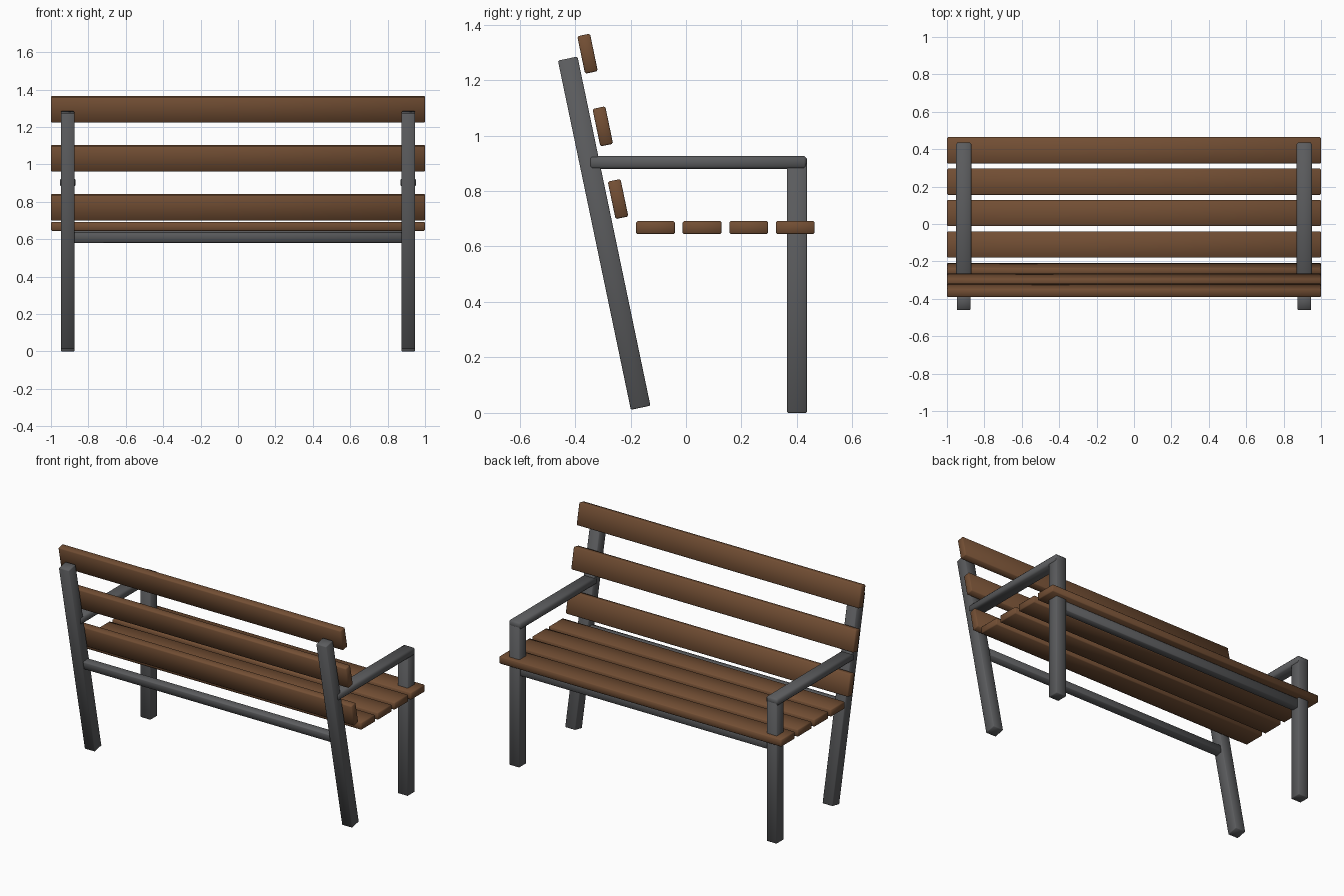
import bpy
import math

if "Cube" in bpy.data.objects:
    bpy.data.objects.remove(bpy.data.objects["Cube"])

TILT = math.radians(11.8)  # lean of the backrest


def material(name, color):
    m = bpy.data.materials.new(name)
    m.diffuse_color = (*color, 1)
    m.use_nodes = True
    m.node_tree.nodes["Principled BSDF"].inputs["Base Color"].default_value = m.diffuse_color
    return m


wood = material("brown_wood", (0.17, 0.077, 0.034))
steel = material("dark_grey_metal", (0.105, 0.107, 0.112))


def bar(name, size, loc, mat, bevel, tilt=0.0):
    """Softly bevelled box, leaned about the x axis."""
    bpy.ops.mesh.primitive_cube_add(size=1, location=loc)
    ob = bpy.context.object
    ob.name = name
    ob.scale = size
    bpy.ops.object.transform_apply(location=False, rotation=False, scale=True)
    ob.rotation_euler.x = tilt
    ob.data.materials.append(mat)
    mod = ob.modifiers.new("soft_edges", "BEVEL")
    mod.width = bevel
    mod.segments = 1
    bpy.ops.object.shade_smooth()
    return ob


# Seat slats
for i in range(4):
    bar(f"seat_slat_{i + 1}", (2.0, 0.14, 0.047),
        (0, -0.11 + 0.168 * i, 0.668), wood, 0.005)

# Backrest slats, leaning with the rear legs
for i in range(3):
    bar(f"back_slat_{i + 1}", (2.0, 0.047, 0.138),
        (0, -0.245 - 0.055 * i, 0.771 + 0.262 * i), wood, 0.005, TILT)

# Legs and armrests on both sides
for side, sx in (("left", -1), ("right", 1)):
    x = 0.911 * sx
    bar(f"rear_leg_{side}", (0.073, 0.072, 1.286),
        (x, -0.295, 0.648), steel, 0.004, TILT)
    bar(f"front_leg_{side}", (0.073, 0.072, 0.9),
        (x, 0.4, 0.45), steel, 0.004)
    bar(f"armrest_{side}", (0.084, 0.785, 0.048),
        (x, 0.043, 0.903), steel, 0.01)

# Crossbars between the legs
bar("rear_crossbar", (1.78, 0.048, 0.052), (0, -0.288, 0.61), steel, 0.004, TILT)
bar("front_crossbar", (1.78, 0.05, 0.06), (0, 0.4, 0.613), steel, 0.004)
